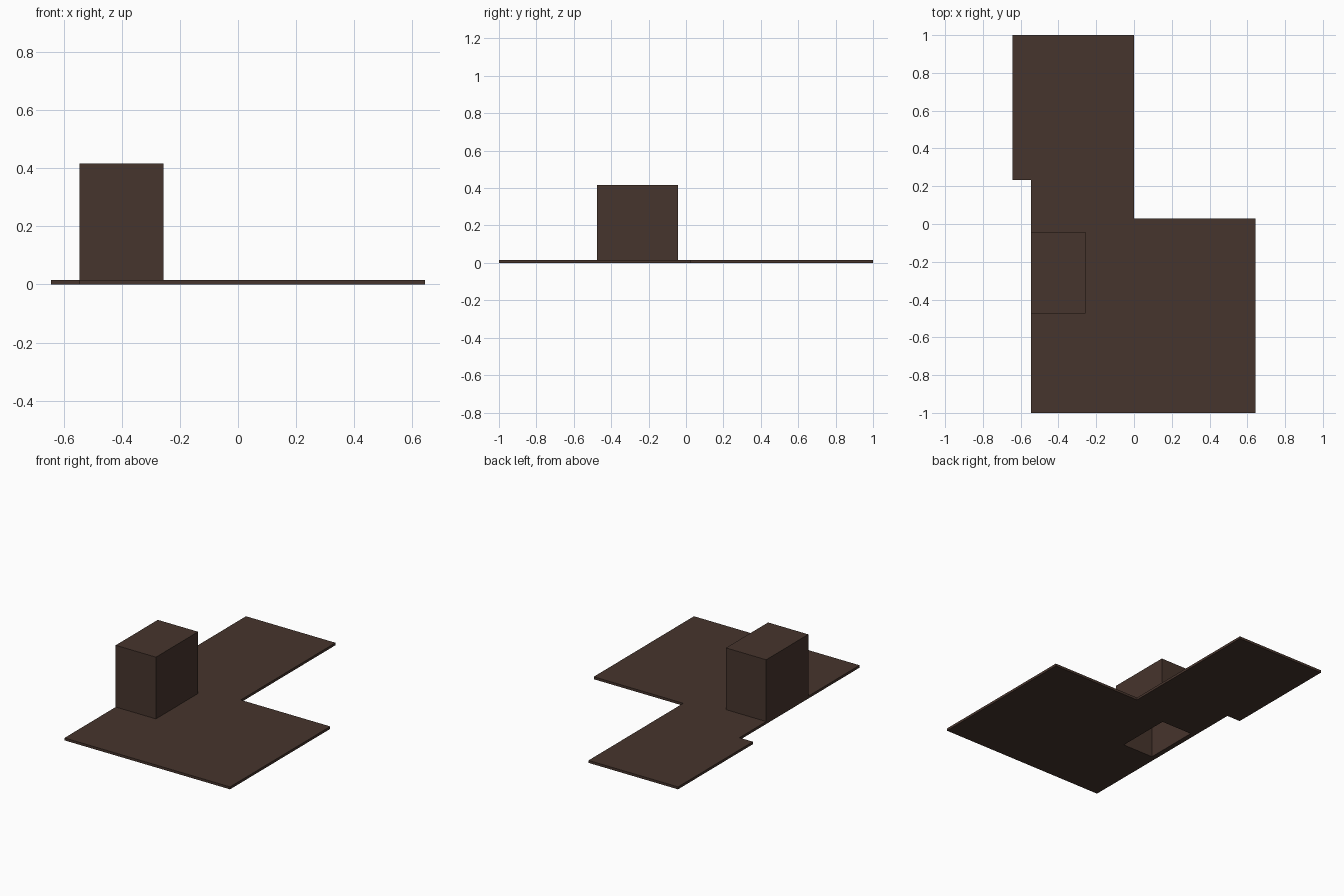
import bpy
import bmesh
from mathutils import Vector

if "Cube" in bpy.data.objects:
    bpy.data.objects.remove(bpy.data.objects["Cube"], do_unlink=True)

SLAB = 0.016      # floor thickness
TOP = 0.417       # top of the block
WALL = 0.033      # wall thickness of the hollow block
X0, X1, Y0, Y1 = -0.546, -0.257, -0.475, -0.043   # block footprint

brown = bpy.data.materials.new("dark brown")
brown.use_nodes = True
colour = (0.062, 0.035, 0.026, 1)
brown.diffuse_color = colour
brown.node_tree.nodes["Principled BSDF"].inputs["Base Color"].default_value = colour


def prism(name, outline, z0, z1):
    """Extrude a flat outline from z0 up to z1."""
    bm = bmesh.new()
    face = bm.faces.new([bm.verts.new((x, y, z0)) for x, y in outline])
    new = bmesh.ops.extrude_face_region(bm, geom=[face], use_keep_orig=True)["geom"]
    top = [v for v in new if isinstance(v, bmesh.types.BMVert)]
    bmesh.ops.translate(bm, verts=top, vec=Vector((0, 0, z1 - z0)))
    bmesh.ops.recalc_face_normals(bm, faces=bm.faces)
    mesh = bpy.data.meshes.new(name)
    bm.to_mesh(mesh)
    bm.free()
    mesh.materials.append(brown)
    obj = bpy.data.objects.new(name, mesh)
    bpy.context.scene.collection.objects.link(obj)
    return obj


def rectangle(inset=0):
    a, b, c, d = X0 + inset, X1 - inset, Y0 + inset, Y1 - inset
    return [(a, c), (b, c), (b, d), (a, d)]


# Stepped floor slab and the block standing on it
floor = prism("floor_slab", [(X0, -1), (0.643, -1), (0.643, 0.028), (0, 0.028),
                             (0, 1), (-0.643, 1), (-0.643, 0.232), (X0, 0.232)], 0, SLAB)
block = prism("hollow_block", rectangle(), SLAB, TOP)

# Cavity open from underneath, through the floor and into the block
cutter = prism("cavity_cutter", rectangle(WALL), -0.1, TOP - WALL)
cutter.hide_render = True
for part in (floor, block):
    cut = part.modifiers.new("cavity", 'BOOLEAN')
    cut.operation = 'DIFFERENCE'
    cut.solver = 'EXACT'
    cut.object = cutter
    bpy.context.view_layer.update()
    evaluated = part.evaluated_get(bpy.context.evaluated_depsgraph_get())
    result = bpy.data.meshes.new_from_object(evaluated)
    part.modifiers.clear()
    part.data = result
bpy.data.objects.remove(cutter, do_unlink=True)
